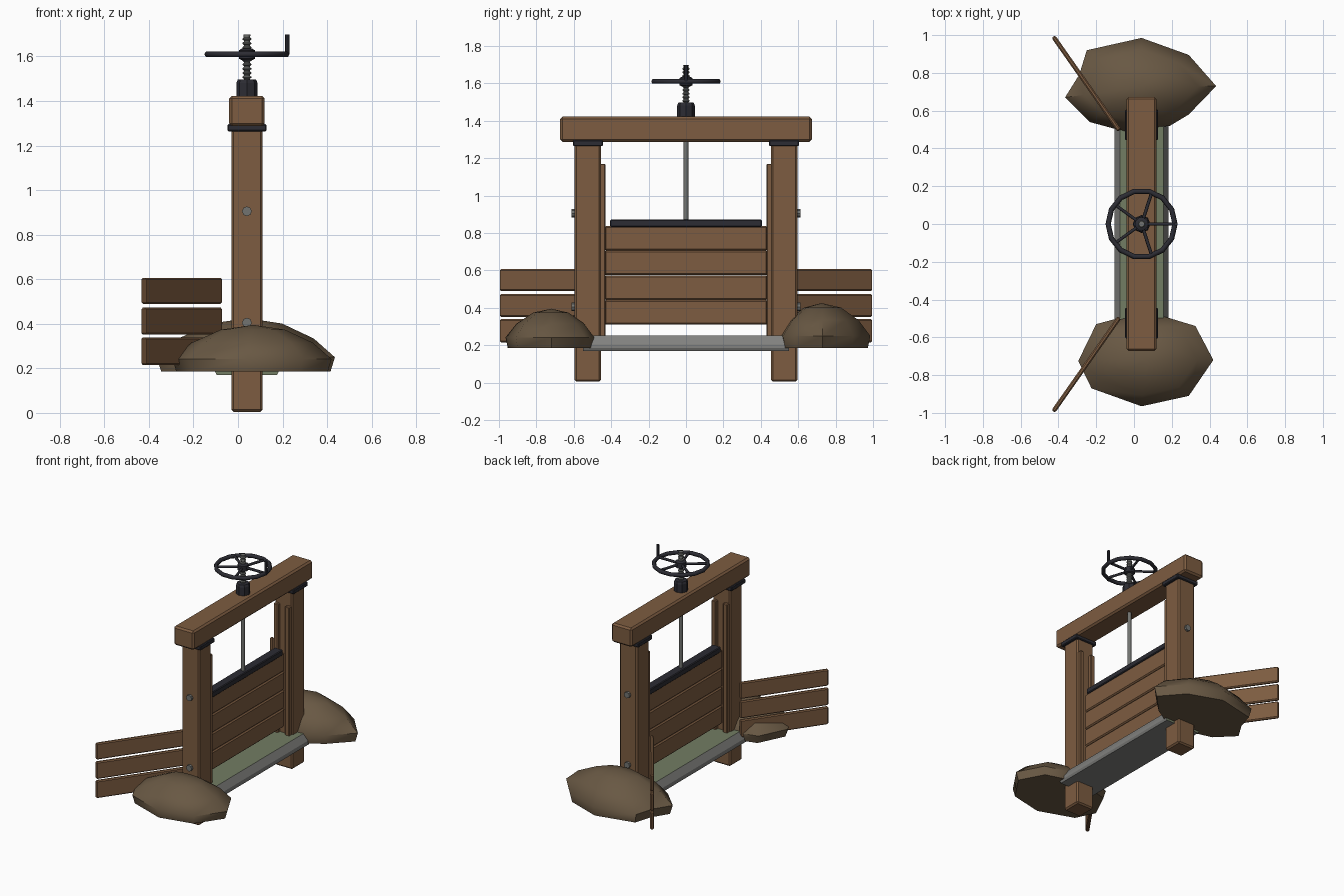
import bpy, bmesh, math
from mathutils import Vector

if "Cube" in bpy.data.objects:
    bpy.data.objects.remove(bpy.data.objects["Cube"])

CX = 0.04  # the frame sits slightly right of centre


def mat(name, r, g, b):
    m = bpy.data.materials.new(name)
    m.diffuse_color = (r, g, b, 1)
    m.use_nodes = True
    m.node_tree.nodes["Principled BSDF"].inputs["Base Color"].default_value = m.diffuse_color
    return m


WOOD = mat("wood", 0.205, 0.107, 0.052)
IRON = mat("dark_iron", 0.025, 0.025, 0.033)
STEEL = mat("steel", 0.17, 0.175, 0.165)
STONE = mat("stone", 0.22, 0.22, 0.21)
ALGAE = mat("algae", 0.17, 0.205, 0.125)
EARTH = mat("earth", 0.14, 0.098, 0.057)


def finish(name, bm, m, smooth=None):
    bmesh.ops.recalc_face_normals(bm, faces=bm.faces[:])
    me = bpy.data.meshes.new(name)
    bm.to_mesh(me)
    bm.free()
    ob = bpy.data.objects.new(name, me)
    bpy.context.collection.objects.link(ob)
    me.materials.append(m)
    if smooth:
        bpy.ops.object.select_all(action='DESELECT')
        ob.select_set(True)
        bpy.context.view_layer.objects.active = ob
        bpy.ops.object.shade_smooth_by_angle(angle=math.radians(smooth))
    return ob


def box(name, c, s, m, bevel=0.008, rot=0):
    bm = bmesh.new()
    bmesh.ops.create_cube(bm, size=1)
    for v in bm.verts:
        v.co = Vector([v.co[i] * s[i] for i in range(3)])
    if bevel:
        bmesh.ops.bevel(bm, geom=bm.edges[:], offset=bevel, segments=1, affect='EDGES', profile=0.5)
    ob = finish(name, bm, m)
    ob.location = c
    ob.rotation_euler[2] = rot
    return ob


def rod(name, a, b, r, m, n=10, smooth=40):
    a, b = Vector(a), Vector(b)
    bm = bmesh.new()
    bmesh.ops.create_cone(bm, cap_ends=True, segments=n, radius1=r, radius2=r, depth=(b - a).length)
    ob = finish(name, bm, m, smooth)
    ob.location = (a + b) / 2
    ob.rotation_mode = 'QUATERNION'
    ob.rotation_quaternion = Vector((0, 0, 1)).rotation_difference(b - a)
    return ob


def lathe(name, prof, n, m, closed=False, smooth=40):
    """Spin (radius, z) points around the screw axis."""
    bm = bmesh.new()
    rings = [[bm.verts.new((CX + r * math.cos(math.tau * i / n), r * math.sin(math.tau * i / n), z))
              for i in range(n)] for r, z in prof]
    pairs = list(zip(rings, rings[1:])) + ([(rings[-1], rings[0])] if closed else [])
    for p, q in pairs:
        for i in range(n):
            j = (i + 1) % n
            bm.faces.new((p[i], p[j], q[j], q[i]))
    if not closed:
        bm.faces.new(rings[0])
        bm.faces.new(rings[-1])
    return finish(name, bm, m, smooth)


def mound(name, outline, centre, peak):
    """Low earth heap: scaled copies of a ground outline rising to a peak."""
    bm = bmesh.new()
    c, z0 = Vector(centre), 0.185
    h = peak - z0
    rings = []
    for s, t in ((0.95, 0), (1.0, 0.27), (0.76, 0.62), (0.4, 0.9)):
        rings.append([bm.verts.new((*(c + (Vector(p) - c) * s), z0 + h * t)) for p in outline])
    n = len(outline)
    for p, q in zip(rings, rings[1:]):
        for i in range(n):
            j = (i + 1) % n
            bm.faces.new((p[i], p[j], q[j], q[i]))
    top = bm.verts.new((*c, peak))
    for i in range(n):
        bm.faces.new((rings[-1][i], rings[-1][(i + 1) % n], top))
    bm.faces.new(rings[0])
    finish(name, bm, EARTH, 50)


# Side posts, collars, guides, bolts and diagonal wing boards
for sy, side in ((-1, "front"), (1, "back")):
    box(side + "_post", (CX, sy * 0.525, 0.655), (0.14, 0.14, 1.3), WOOD, 0.01)
    box(side + "_collar", (CX, sy * 0.525, 1.28), (0.176, 0.16, 0.032), IRON, 0.005)
    for dx in (-0.045, 0.045):
        box(side + "_guide", (CX + dx, sy * 0.446, 0.69), (0.035, 0.03, 0.96), WOOD, 0.005)
    for z in (0.405, 0.905):
        rod(side + "_bolt", (CX, sy * 0.58, z), (CX, sy * 0.611, z), 0.022, STEEL, 8)
    a, b = Vector((-0.078, sy * 0.495)), Vector((-0.427, sy * 0.992))
    mid, d = (a + b) / 2, b - a
    for z, hh in ((0.277, 0.125), (0.412, 0.122), (0.548, 0.117)):
        box(side + "_wing_board", (mid.x, mid.y, z), (d.length, 0.024, hh), WOOD, 0.007,
            math.atan2(d.y, d.x))

# Top beam
box("top_beam", (CX, 0, 1.355), (0.16, 1.345, 0.135), WOOD, 0.012)

# Sluice gate planks with iron cap
for i in range(4):
    box("gate_plank", (CX, 0, 0.375 + i * 0.1325), (0.05, 0.87, 0.131), WOOD, 0.008)
box("gate_cap", (CX, 0, 0.852), (0.065, 0.81, 0.04), IRON, 0.005)

# Stone sill with algae on the top face
bm = bmesh.new()
prof = [(-0.135, 0.17), (0.135, 0.17), (0.143, 0.185), (0.143, 0.205), (0.115, 0.253),
        (-0.115, 0.253), (-0.143, 0.205), (-0.143, 0.185)]
ends = [[bm.verts.new((CX + x, y, z)) for x, z in prof] for y in (-0.55, 0.55)]
for i in range(len(prof)):
    j = (i + 1) % len(prof)
    bm.faces.new((ends[0][i], ends[0][j], ends[1][j], ends[1][i]))
for e in ends:
    bm.faces.new(e)
sill = finish("sill", bm, STONE)
sill.data.materials.append(ALGAE)
for p in sill.data.polygons:
    if p.normal.z > 0.9 or abs(p.normal.y) > 0.9:
        p.material_index = 1

# Lifting rod, threaded screw and nut housing
rod("lift_rod", (CX, 0, 0.86), (CX, 0, 1.45), 0.013, STEEL)
thread = [(0.014, 1.48)]
for i in range(10):
    z = 1.5 + i * 0.019
    thread += [(0.014, z), (0.02, z + 0.005), (0.02, z + 0.009), (0.014, z + 0.014)]
lathe("screw", thread + [(0.016, 1.698)], 10, STEEL)
lathe("nut_housing", [(0.047, 1.415), (0.047, 1.482), (0.041, 1.497), (0.02, 1.497)], 8, IRON, smooth=20)

# Hand wheel: rim, hub, five spokes and crank handle
ZW, RW = 1.61, 0.177
rim = [(RW + 0.014 * math.cos(math.tau * k / 6), ZW + 0.014 * math.sin(math.tau * k / 6)) for k in range(6)]
lathe("wheel_rim", rim, 14, IRON, closed=True, smooth=65)
lathe("wheel_hub", [(0.022, 1.583), (0.036, 1.59), (0.036, 1.628), (0.022, 1.636)], 10, IRON)
for k in range(5):
    t = math.tau * k / 5
    u = Vector((math.cos(t), math.sin(t), 0))
    o = Vector((CX, 0, ZW))
    rod("wheel_spoke", o + u * 0.025, o + u * RW, 0.009, IRON, 6, 65)
rod("crank_handle", (CX + RW + 0.004, 0, ZW), (CX + RW + 0.004, 0, 1.698), 0.01, IRON, 8)

# Earth banks at both ends
mound("back_bank", [(0.04, 0.985), (-0.25, 0.92), (-0.29, 0.79), (-0.365, 0.67), (-0.235, 0.54), (-0.05, 0.49),
                    (0.19, 0.52), (0.29, 0.58), (0.435, 0.73), (0.29, 0.895)], (0.04, 0.725), 0.425)
mound("front_bank", [(-0.05, -0.49), (-0.2, -0.53), (-0.295, -0.725), (-0.225, -0.87), (0.04, -0.965),
                     (0.29, -0.91), (0.42, -0.72), (0.325, -0.54), (0.16, -0.49)], (0.07, -0.72), 0.395)
